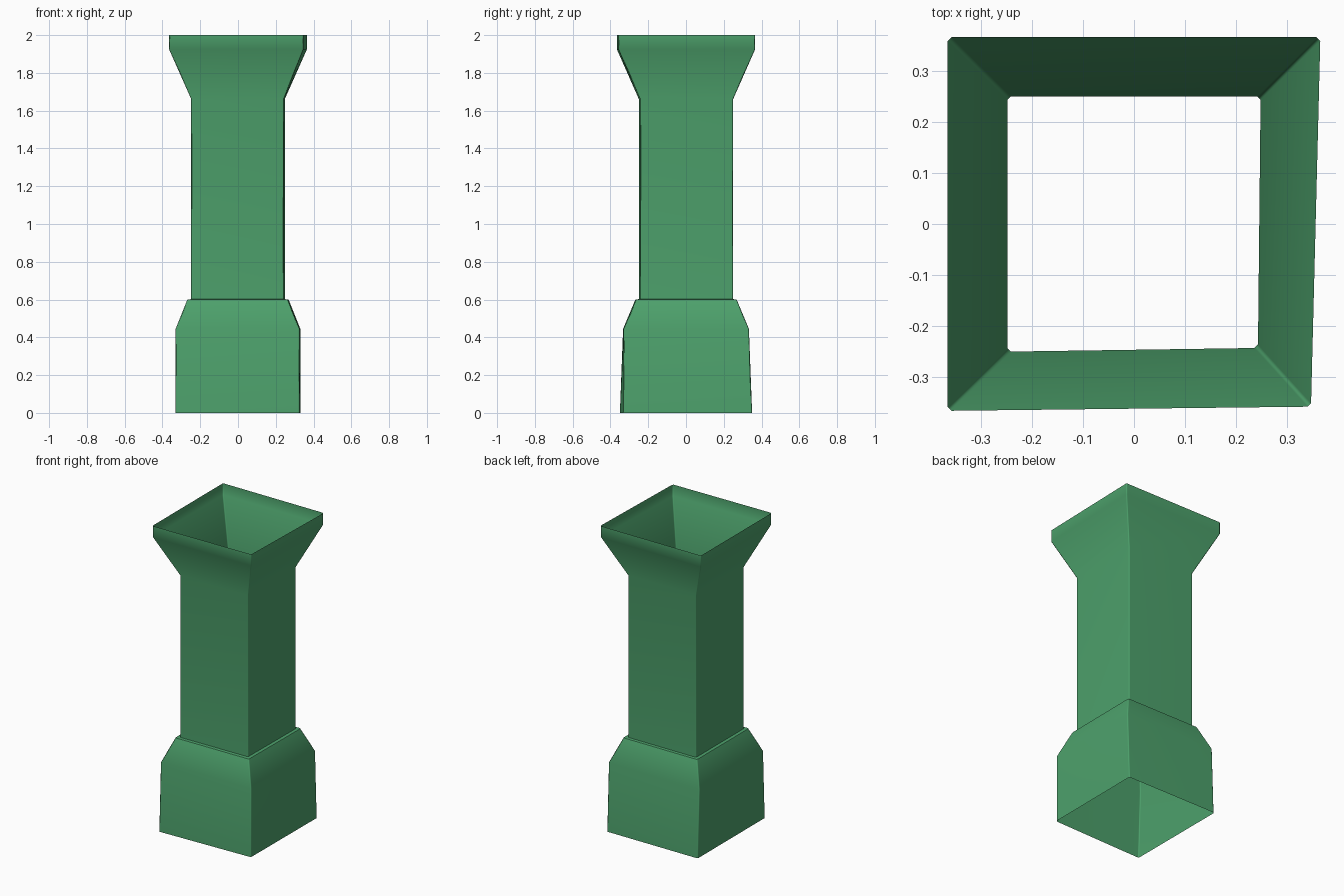
import bpy
import bmesh
import math

cube = bpy.data.objects.get("Cube")
if cube:
    bpy.data.objects.remove(cube, do_unlink=True)

# Single green finish
green = bpy.data.materials.new("green")
green.use_nodes = True
colour = (0.075, 0.36, 0.15, 1)
green.diffuse_color = colour
green.node_tree.nodes["Principled BSDF"].inputs["Base Color"].default_value = colour

CHAMFER = 0.007


def ring(bm, z, hx, hy, pull_x, pull_y):
    """Square section with chamfered corners; the +x front corner is drawn in slightly."""
    verts = []
    for sx, sy in ((1, -1), (1, 1), (-1, 1), (-1, -1)):
        x, y = sx * hx, sy * hy
        if (sx, sy) == (1, -1):
            x, y = x - pull_x, y + pull_y
        cuts = [(x - sx * CHAMFER, y), (x, y - sy * CHAMFER)]
        if sx * sy > 0:
            cuts.reverse()
        verts += [bm.verts.new((cx, cy, z)) for cx, cy in cuts]
    return verts


# Height, half width, half depth, corner pull in x and y
profile = [
    (0.0, 0.33, 0.35, 0.004, 0.018),    # foot
    (0.445, 0.33, 0.333, 0.004, 0.003),  # shoulder
    (0.6, 0.268, 0.268, 0.005, 0.004),   # ledge
    (0.602, 0.248, 0.25, 0.005, 0.007),  # shaft bottom
    (1.662, 0.248, 0.25, 0.005, 0.007),  # shaft top
    (1.925, 0.365, 0.366, 0.018, 0.008),  # flare
    (2.0, 0.365, 0.366, 0.018, 0.008),   # rim
]

# Open, thin-walled hollow column
bm = bmesh.new()
rings = [ring(bm, *section) for section in profile]
for low, high in zip(rings, rings[1:]):
    n = len(low)
    for i in range(n):
        j = (i + 1) % n
        bm.faces.new((low[i], low[j], high[j], high[i]))
mesh = bpy.data.meshes.new("hollow_column")
bm.to_mesh(mesh)
bm.free()
mesh.materials.append(green)

column = bpy.data.objects.new("hollow_column", mesh)
bpy.context.collection.objects.link(column)
bpy.ops.object.select_all(action="DESELECT")
bpy.context.view_layer.objects.active = column
column.select_set(True)
bpy.ops.object.shade_smooth_by_angle(angle=math.radians(50))

# Keep the large walls flat while softening the corners
weighted = column.modifiers.new("wall_normals", "WEIGHTED_NORMAL")
weighted.keep_sharp = True
